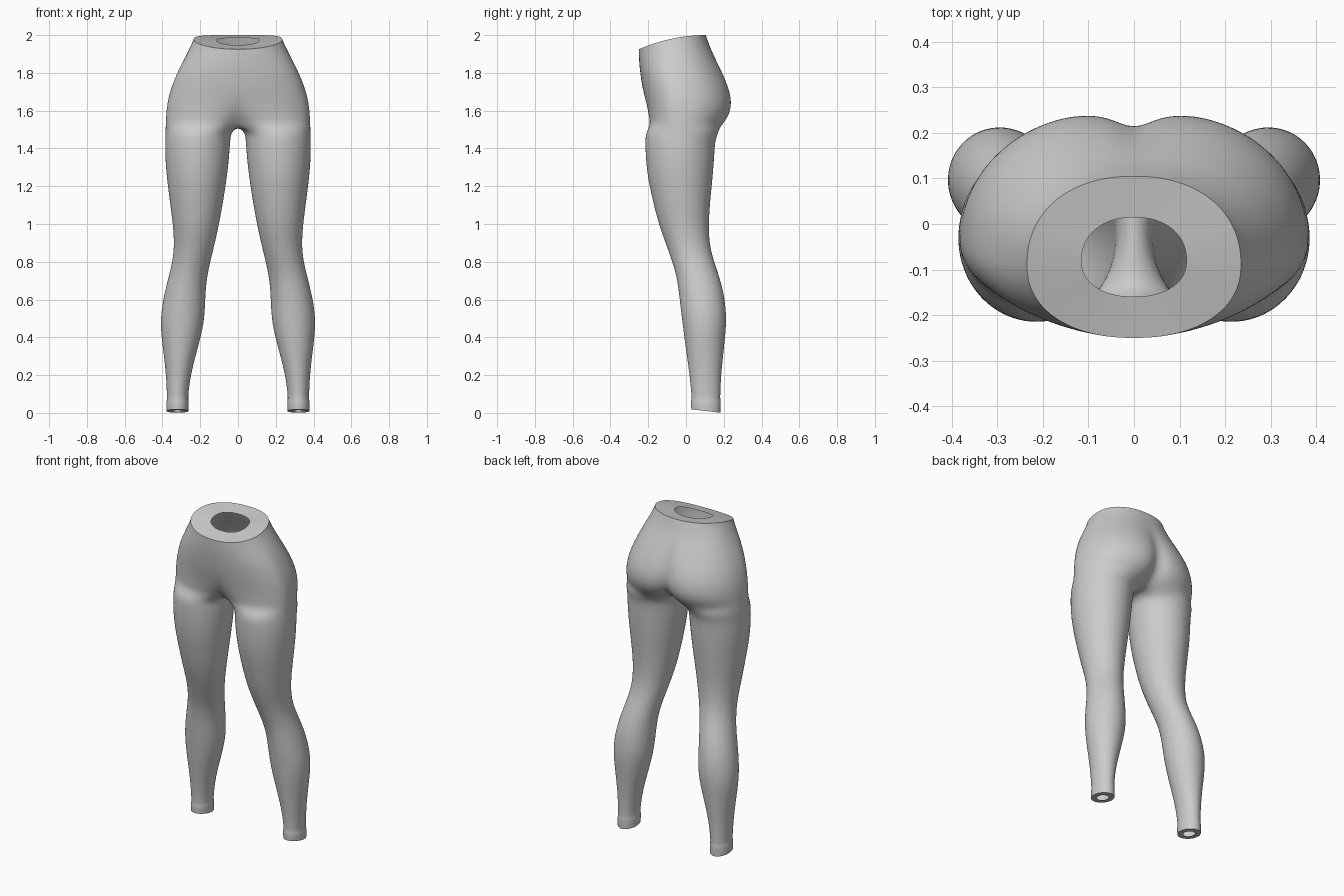
import bpy, bmesh
from math import sin, cos, pi, exp

if "Cube" in bpy.data.objects:
    bpy.data.objects.remove(bpy.data.objects["Cube"])

M, K = 28, 7          # outer arc segments, inner-thigh points
N = M + K + 1         # points round one leg

# torso rows: z, half width, front y, back y, y of widest point, front dip, back dip
TORSO = [
    (2.00, .235, -.250, .105, -.090, 0, 0),
    (1.98, .241, -.250, .112, -.088, 0, 0),
    (1.93, .262, -.249, .130, -.080, 0, 0),
    (1.87, .290, -.247, .163, -.070, 0, .006),
    (1.80, .322, -.242, .203, -.060, 0, .020),
    (1.74, .347, -.234, .233, -.050, 0, .035),
    (1.68, .366, -.224, .254, -.042, .004, .045),
    (1.62, .377, -.216, .259, -.038, .018, .058),
    (1.57, .381, -.215, .246, -.036, .045, .080),
    (1.53, .383, -.217, .220, -.034, .085, .110),
]
# leg rows: z, inner x, outer x, front y, back y
LEG = [
    (1.485, .036, .384, -.213, .172),
    (1.44, .041, .386, -.216, .154),
    (1.36, .046, .386, -.214, .150),
    (1.25, .058, .378, -.204, .142),
    (1.12, .078, .361, -.175, .128),
    (1.00, .100, .345, -.145, .120),
    (.90, .122, .338, -.108, .124),
    (.82, .142, .344, -.080, .142),
    (.74, .160, .362, -.054, .170),
    (.66, .171, .383, -.040, .194),
    (.57, .174, .402, -.030, .210),
    (.48, .180, .411, -.019, .214),
    (.39, .200, .404, -.008, .206),
    (.30, .225, .392, .005, .196),
    (.20, .250, .381, .019, .186),
    (.11, .262, .377, .028, .182),
    (.07, .264, .375, .029, .181),
    (.06, .260, .380, .025, .185),
    (.01, .262, .379, .028, .183),
]

bm = bmesh.new()
crease = bm.edges.layers.float.new("crease_edge")


def torso_ring(z, w, yf, yb, yc, df, db):
    pts, e = [], 2 / 2.2
    tilt = max(0, (z - 1.80) / .20) * .075
    for j in range(M + 1):
        t = -pi / 2 + pi * j / M
        x = 0 if j in (0, M) else w * cos(t) ** e
        s = abs(sin(t)) ** e
        if t < 0:
            y = yc + (yf - yc) * s + df * exp(-x / .09)
        else:
            y = yc + (yb - yc) * s - db * exp(-x / .06)
        pts.append(bm.verts.new((x, y, z - tilt * ((.105 - y) / .355) ** 2)))
    return pts


def leg_ring(z, xi, xo, yf, yb):
    pts = []
    for j in range(N):
        # starts at the inner front, runs round the outside, returns on the inside
        t = -pi + pi * (K + 1) / N + 2 * pi * j / N
        y = (yf + yb) / 2 + (yb - yf) / 2 * sin(t)
        dz = .018 * (.105 - y) / .155 if z < .04 else 0
        pts.append(bm.verts.new(((xi + xo) / 2 + (xo - xi) / 2 * cos(t), y, z + dz)))
    return pts


def bridge(a, b, closed):
    n = len(a)
    for j in range(n if closed else n - 1):
        k = (j + 1) % n
        bm.faces.new((a[j], a[k], b[k], b[j]))


def lip(ring, centre, closed):
    """Flat inward rim, half the size of the opening, with a sharp outer edge."""
    inner = [bm.verts.new([c + (p - c) * .49 for p, c in zip(v.co, centre)]) for v in ring]
    bridge(inner, ring, closed)
    for j in range(len(ring) if closed else len(ring) - 1):
        e = bm.edges.get((ring[j], ring[(j + 1) % len(ring)]))
        e[crease] = 1
        e.smooth = False


# hips and seat
torso = [torso_ring(*r) for r in TORSO]
for a, b in zip(torso, torso[1:]):
    bridge(a, b, False)
lip(torso[0], (0, -.072, 1.968), False)

# crotch strip on the centre line closes the top of the leg opening
front, back = torso[-1][0].co, torso[-1][-1].co
strip = []
for k in range(1, K + 1):
    p = back.lerp(front, k / (K + 1))
    strip.append(bm.verts.new((0, p.y, 1.53 - .015 * sin(pi * k / (K + 1)) ** .5)))

# leg
legs = [torso[-1] + strip] + [leg_ring(*r) for r in LEG]
for a, b in zip(legs, legs[1:]):
    bridge(a, b, True)
lip(legs[-1], (.32, .105, .01), True)

bmesh.ops.recalc_face_normals(bm, faces=bm.faces)
for f in bm.faces:
    f.smooth = True
mesh = bpy.data.meshes.new("leggings")
bm.to_mesh(mesh)
bm.free()
obj = bpy.data.objects.new("leggings", mesh)
bpy.context.collection.objects.link(obj)

# mirrored second half, then smoothing
mir = obj.modifiers.new("mirror", 'MIRROR')
mir.use_clip = True
mir.merge_threshold = .0005
sub = obj.modifiers.new("smooth", 'SUBSURF')
sub.levels = sub.render_levels = 2
